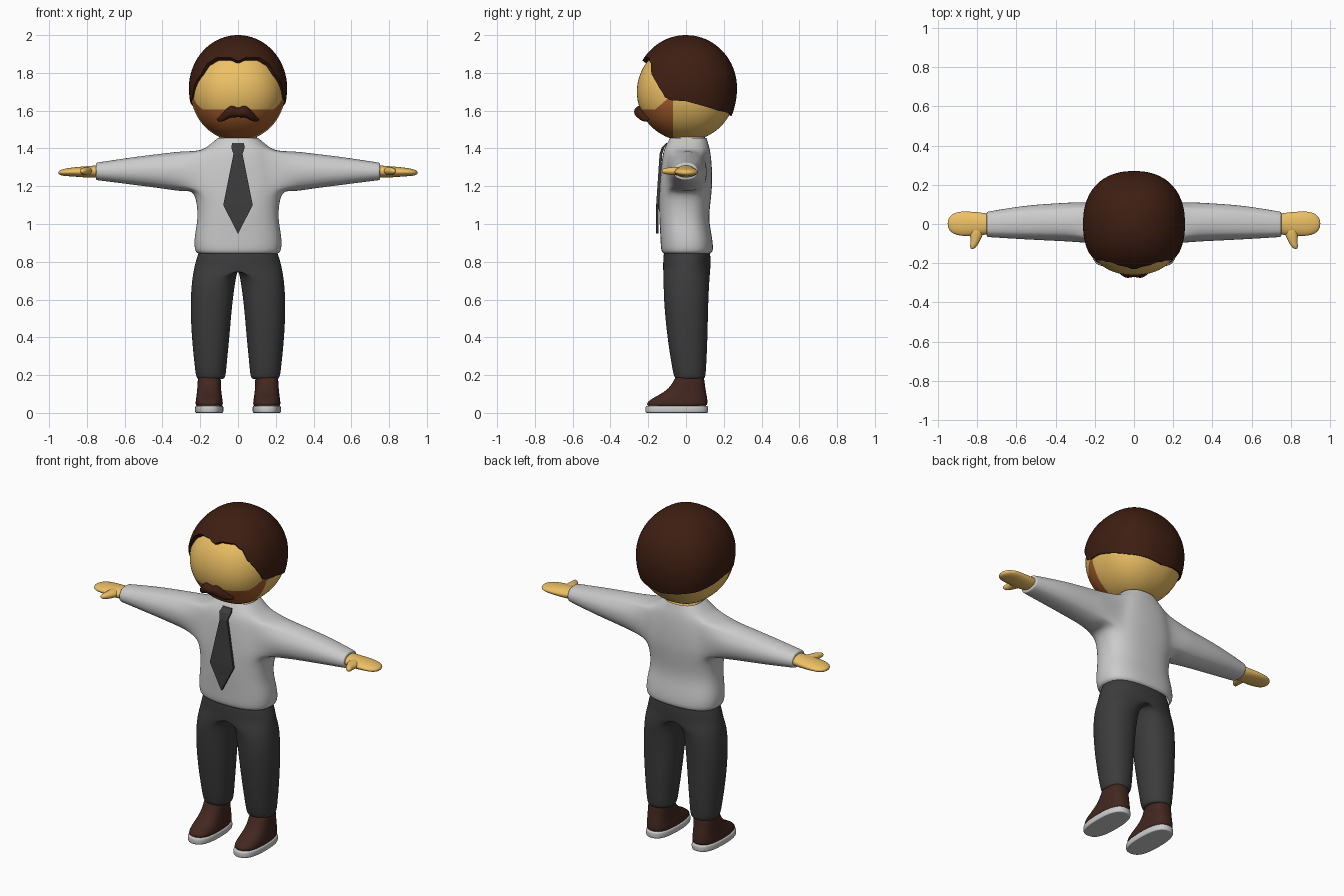
import bpy, bmesh
from math import sin, cos, pi, acos, atan2, radians
from mathutils import Vector

if "Cube" in bpy.data.objects:
    bpy.data.objects.remove(bpy.data.objects["Cube"])


def material(name, rgb):
    m = bpy.data.materials.new(name)
    m.diffuse_color = (*rgb, 1)
    m.use_nodes = True
    m.node_tree.nodes["Principled BSDF"].inputs["Base Color"].default_value = m.diffuse_color
    return m


SKIN = material("skin", (0.85, 0.53, 0.13))
HAIR = material("hair", (0.048, 0.013, 0.006))
BEARD = material("beard", (0.38, 0.11, 0.025))
DARK = material("dark_cloth", (0.045, 0.045, 0.045))
LEATHER = material("leather", (0.055, 0.02, 0.014))


def power(c, e):
    return (1 if c > 0 else -1) * abs(c) ** (2 / e)


def ring(axis, p, u0, u1, v0, v1, n=24, e=2.0, mid=None):
    """Oval section at position p on an axis, spanning u0..u1 and v0..v1."""
    mid = (u0 + u1) / 2 if mid is None else mid
    vm, vr = (v0 + v1) / 2, (v1 - v0) / 2
    out = []
    for k in range(n):
        c, s = power(cos(2 * pi * k / n), e), power(sin(2 * pi * k / n), e)
        u = mid + c * (u1 - mid if c > 0 else mid - u0)
        v = vm + s * vr
        out.append({'x': (p, u, v), 'y': (u, p, v), 'z': (u, v, p)}[axis])
    return out


def finish(bm, name, mats=(), mirror=False, subsurf=0, smooth=True):
    bmesh.ops.recalc_face_normals(bm, faces=bm.faces)
    for f in bm.faces:
        f.smooth = smooth
    me = bpy.data.meshes.new(name)
    bm.to_mesh(me)
    bm.free()
    ob = bpy.data.objects.new(name, me)
    bpy.context.collection.objects.link(ob)
    for m in mats:
        me.materials.append(m)
    if mirror:
        ob.modifiers.new("mirror", 'MIRROR')
    if subsurf:
        s = ob.modifiers.new("subsurf", 'SUBSURF')
        s.levels = s.render_levels = subsurf
    return ob


def bridge(bm, a, b):
    for k in range(len(a)):
        q = (k + 1) % len(a)
        bm.faces.new((a[k], a[q], b[q], b[k]))


def fan(bm, loop):
    c = bm.verts.new(sum((v.co for v in loop), Vector()) / len(loop))
    for k in range(len(loop)):
        bm.faces.new((loop[k], loop[(k + 1) % len(loop)], c))


def loft(rings, start=True, end=True):
    bm = bmesh.new()
    loops = [[bm.verts.new(p) for p in r] for r in rings]
    for a, b in zip(loops, loops[1:]):
        bridge(bm, a, b)
    if start:
        fan(bm, loops[0])
    if end:
        fan(bm, loops[-1])
    return bm


def dome(theta, a, rx, ry, up, down, zc, e=2.3):
    """Point on a slightly squared ball; a is measured from the front."""
    s, c = sin(a), -cos(a)
    r = (abs(s) ** e + abs(c) ** e) ** (-1 / e) * sin(theta)
    h = cos(theta)
    return Vector((rx * r * s, ry * r * c, zc + h * (up if h > 0 else down)))


# Head, with the beard area cut into its surface
N = 72
bm = loft([[dome(pi * i / 36, 2 * pi * k / N, 0.25, 0.26, 0.26, 0.26, 1.70)
            for k in range(N)] for i in range(1, 36)])
for co, no in (((0, 0, 1.605), (0, 0, 1)), ((0, -0.068, 0), (0, 1, 0)),
               ((0, -0.165, 1.605), (0, -0.85, 1))):
    bmesh.ops.bisect_plane(bm, geom=bm.verts[:] + bm.edges[:] + bm.faces[:],
                           plane_co=co, plane_no=no, dist=1e-5)
for f in bm.faces:
    c = f.calc_center_median()
    if c.y < -0.068 and c.z < 1.605 + max(0, 0.85 * (c.y + 0.165)):
        f.material_index = 1
finish(bm, "head", (SKIN, BEARD))

# Neck
finish(loft([ring('z', z, -0.1, 0.1, -0.085, 0.1) for z in (1.38, 1.49)]), "neck", (SKIN,))

# Hair cap: rows run from the crown down to the hairline
LINE = [(0, 1.865), (12, 1.882), (30, 1.882), (41, 1.855), (49, 1.79), (54, 1.76),
        (61, 1.715), (66, 1.67), (73, 1.655), (90, 1.65), (130, 1.60), (180, 1.57)]


def hairline(a):
    d = abs((a * 180 / pi + 180) % 360 - 180)
    for (d0, z0), (d1, z1) in zip(LINE, LINE[1:]):
        if d <= d1 + 1e-6:
            t = (d - d0) / (d1 - d0)
            return z0 + (z1 - z0) * t * t * (3 - 2 * t) if d < 73 else z0 + (z1 - z0) * t


N, M = 120, 26
rows = []
for i in range(1, M + 1):
    row = []
    for k in range(N):
        a = 2 * pi * k / N
        h = hairline(a) - 1.72
        limit = acos(h / (0.28 if h > 0 else 0.33))
        row.append(dome(limit * i / M, a, 0.26, 0.27, 0.28, 0.33, 1.72))
    rows.append(row)
centre = Vector((0, 0, 1.70))
rows.append([centre + (p - centre) * 0.86 for p in rows[-1]])
hair = finish(loft(rows, True, False), "hair", (HAIR,))
bpy.context.view_layer.objects.active = hair
hair.select_set(True)
bpy.ops.object.shade_smooth_by_angle(angle=radians(50))
hair.select_set(False)

# Moustache
tache = [(0, -0.245, 1.588, 0.024), (0.02, -0.245, 1.595, 0.031), (0.045, -0.243, 1.595, 0.034),
         (0.075, -0.228, 1.57, 0.026), (0.095, -0.212, 1.555, 0.016), (0.112, -0.2, 1.552, 0.004)]
finish(loft([ring('x', x, y - r, y + r, z - r, z + r, 12) for x, y, z, r in tache], False),
       "moustache", (HAIR,), True, 2)

# Shirt: half torso grid with an arm hole, sleeve grown from the hole, mirrored
TORSO = [(0.845, 0.213, -0.12, 0.13), (0.855, 0.232, -0.134, 0.147), (0.93, 0.234, -0.136, 0.14),
         (1.02, 0.214, -0.142, 0.12), (1.11, 0.218, -0.144, 0.13), (1.18, 0.24, -0.142, 0.138),
         (1.24, 0.235, -0.138, 0.14), (1.31, 0.22, -0.132, 0.138), (1.385, 0.195, -0.122, 0.13),
         (1.42, 0.15, -0.105, 0.12), (1.455, 0.108, -0.085, 0.11)]
SLEEVE = [(0.30, -0.098, 0.118, 1.168, 1.388), (0.38, -0.093, 0.112, 1.183, 1.377),
          (0.55, -0.085, 0.102, 1.205, 1.357), (0.74, -0.071, 0.068, 1.23, 1.327),
          (0.752, -0.071, 0.066, 1.231, 1.326), (0.752, -0.045, 0.045, 1.25, 1.31)]
bm = bmesh.new()
grid = []
for z, hx, y0, y1 in TORSO:
    row = []
    for j in range(13):
        t = -pi / 2 + pi * j / 12
        x = 0 if j in (0, 12) else hx * power(cos(t), 2.5)
        row.append(bm.verts.new((x, (y0 + y1) / 2 + (y1 - y0) / 2 * power(sin(t), 2.5), z)))
    grid.append(row)
for i in range(len(grid) - 1):
    for j in range(12):
        if not (5 <= i < 8 and 3 <= j < 9):
            bm.faces.new((grid[i][j], grid[i][j + 1], grid[i + 1][j + 1], grid[i + 1][j]))
loop = ([grid[5][j] for j in range(3, 9)] + [grid[i][9] for i in range(5, 8)]
        + [grid[8][j] for j in range(9, 3, -1)] + [grid[i][3] for i in range(8, 5, -1)])
angles = [atan2((v.co.z - 1.28) / 0.1, v.co.y / 0.1) for v in loop]
for x, y0, y1, z0, z1 in SLEEVE:
    new = [bm.verts.new((x, (y0 + y1) / 2 + (y1 - y0) / 2 * cos(a),
                         (z0 + z1) / 2 + (z1 - z0) / 2 * sin(a))) for a in angles]
    bridge(bm, loop, new)
    loop = new
finish(bm, "shirt", (), True, 2)

# Hands and thumbs
hand = [(0.71, -0.045, 0.05, 1.247, 1.315), (0.78, -0.062, 0.06, 1.243, 1.308),
        (0.86, -0.064, 0.067, 1.25, 1.302), (0.91, -0.058, 0.062, 1.253, 1.295),
        (0.94, -0.038, 0.042, 1.257, 1.287), (0.95, -0.012, 0.016, 1.265, 1.279)]
finish(loft([ring('x', *h, n=16) for h in hand]), "hands", (SKIN,), True, 2)
thumb = [(0.80, -0.02, 0.036, 0.024), (0.805, -0.06, 0.034, 0.023), (0.81, -0.09, 0.023, 0.02),
         (0.82, -0.115, 0.019, 0.016), (0.824, -0.127, 0.008, 0.008)]
finish(loft([ring('y', y, x - r, x + r, 1.28 - h, 1.28 + h, 12) for x, y, r, h in thumb]),
       "thumbs", (SKIN,), True, 2)

# Trousers: half hips flowing into a leg, mirrored
LEG = [(0.87, 0, 0, 0.20, -0.115, 0.125), (0.82, 0, 0, 0.222, -0.122, 0.132),
       (0.765, 0, 0, 0.234, -0.122, 0.13), (0.71, 0.012, 0.125, 0.244, -0.12, 0.125),
       (0.58, 0.03, 0.14, 0.254, -0.118, 0.118), (0.4, 0.045, 0.145, 0.246, -0.1, 0.115),
       (0.25, 0.06, 0.145, 0.23, -0.076, 0.108), (0.18, 0.066, 0.145, 0.222, -0.062, 0.103),
       (0.18, 0.085, 0.145, 0.205, -0.045, 0.088)]
bm = loft([ring('z', z, a, c, y0, y1, 24, 2.2, m) for z, a, m, c, y0, y1 in LEG], False, False)
inner = [f for f in bm.faces if all(v.co.x < 1e-4 for v in f.verts)]
bmesh.ops.delete(bm, geom=inner, context='FACES')
finish(bm, "trousers", (DARK,), True, 2)

# Tie: flat plate following the chest
TIE = [(1.43, 0.03, -0.103), (1.405, 0.036, -0.128), (1.37, 0.024, -0.14),
       (1.10, 0.078, -0.158), (0.95, 0.001, -0.16)]
finish(loft([[(-w, y, z), (w, y, z), (w, y + 0.014, z), (-w, y + 0.014, z)] for z, w, y in TIE]),
       "tie", (DARK,), smooth=False)

# Shoes and soles
SHOE = [(0.03, 0.08, 0.224, -0.208, 0.113), (0.055, 0.079, 0.226, -0.212, 0.116),
        (0.08, 0.083, 0.222, -0.175, 0.114), (0.11, 0.088, 0.218, -0.115, 0.107),
        (0.15, 0.09, 0.215, -0.073, 0.1), (0.21, 0.09, 0.212, -0.05, 0.096)]
finish(loft([ring('z', *s, n=20, e=2.6) for s in SHOE]), "shoes", (LEATHER,), True, 2)
SOLE = [(z, 0.076 + d, 0.229 - d, -0.217 + d, 0.12 - d)
        for z, d in ((0, 0.012), (0, 0.004), (0.006, 0), (0.03, 0), (0.038, 0.004), (0.038, 0.015))]
finish(loft([ring('z', *s, n=20, e=2.6) for s in SOLE]), "soles", (), True, 2)
